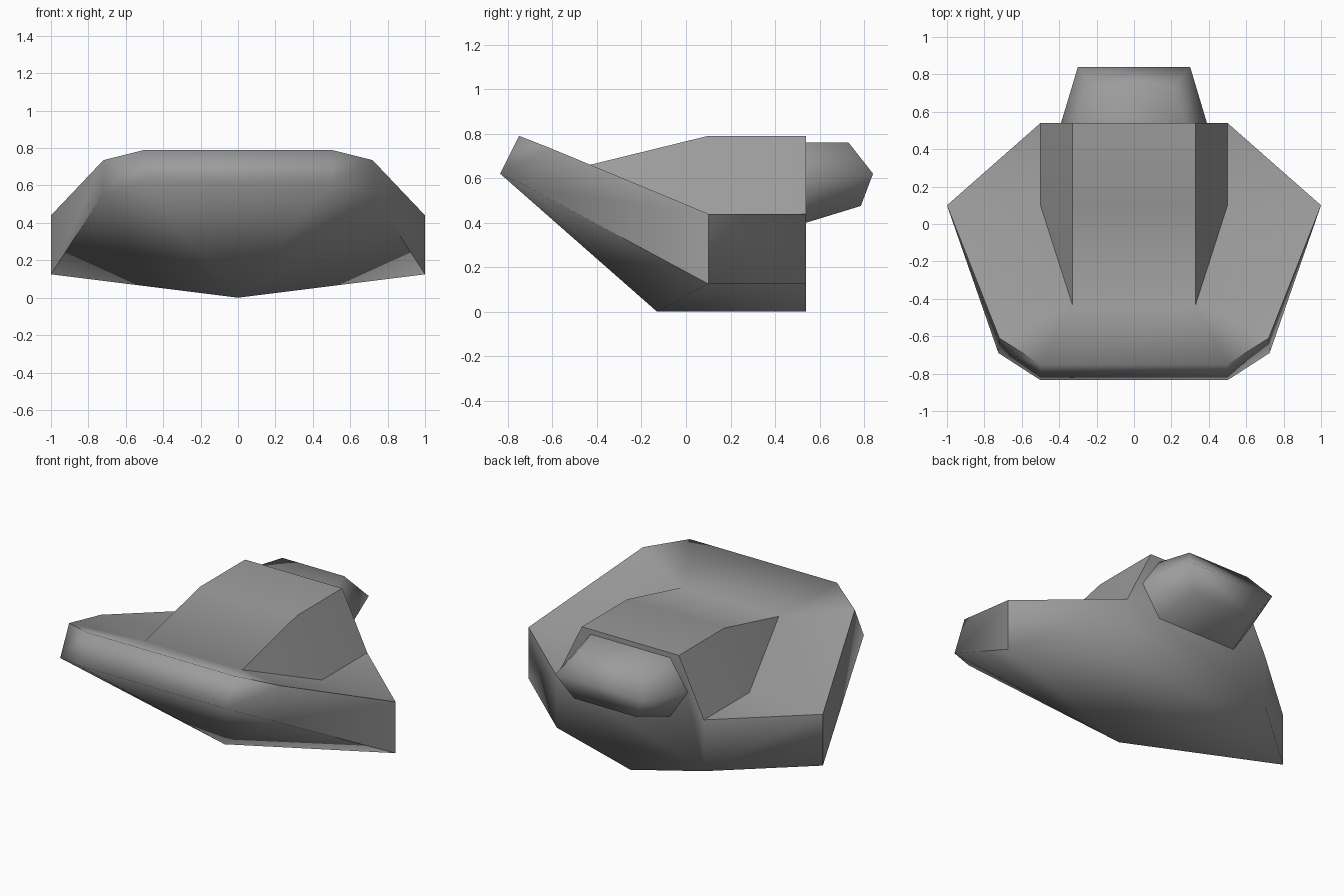
import bpy, bmesh, math
from mathutils import Vector

old = bpy.data.objects.get("Cube")
if old:
    bpy.data.objects.remove(old, do_unlink=True)

# Single flat grey for every part
grey = bpy.data.materials.new("plain grey")
grey.use_nodes = True
colour = (0.33, 0.33, 0.33, 1)
grey.diffuse_color = colour
grey.node_tree.nodes["Principled BSDF"].inputs["Base Color"].default_value = colour


def symmetric_part(name, points, side_faces, centre_faces, is_sharp):
    """Left half points by name; a '-' prefix means the mirrored point."""
    bm = bmesh.new()
    verts = {}
    for key, (x, y, z) in points.items():
        verts[key] = bm.verts.new((x, y, z))
        verts["-" + key] = bm.verts.new((-x, y, z)) if x else verts[key]
    for face in side_faces:
        keys = face.split()
        bm.faces.new([verts[k] for k in keys])
        bm.faces.new([verts["-" + k] for k in reversed(keys)])
    for face in centre_faces:
        keys = face.split()
        bm.faces.new([verts[k] for k in keys])
    bmesh.ops.recalc_face_normals(bm, faces=bm.faces)
    for face in bm.faces:
        face.smooth = True
    for edge in bm.edges:
        edge.smooth = not is_sharp(edge)
    mesh = bpy.data.meshes.new(name)
    bm.to_mesh(mesh)
    bm.free()
    mesh.materials.append(grey)
    obj = bpy.data.objects.new(name, mesh)
    bpy.context.collection.objects.link(obj)
    return obj


# Hull: sloped deck, chamfered nose, shallow V bottom and raised cabin hump
hull_points = {
    "nose_top": (0.5, -0.75, 0.79), "nose_low": (0.5, -0.835, 0.62),
    "cheek_top": (0.72, -0.61, 0.735), "cheek_low": (0.725, -0.69, 0.55),
    "wing_top": (1, 0.1, 0.44), "wing_low": (1, 0.1, 0.125),
    "tail_top": (0.5, 0.54, 0.44), "tail_low": (0.5, 0.54, 0.125),
    "keel_front": (0, -0.13, 0), "keel_back": (0, 0.54, 0),
    "hump_front": (0.33, -0.43, 0.66), "hump_mid": (0.33, 0.1, 0.79),
    "hump_back": (0.33, 0.54, 0.79), "hump_foot": (0.5, 0.1, 0.44),
}
hull_sides = [
    "nose_low cheek_low cheek_top nose_top",
    "cheek_low wing_low wing_top cheek_top",
    "wing_low tail_low tail_top wing_top",
    "keel_front wing_low cheek_low",
    "keel_front cheek_low nose_low",
    "keel_front keel_back tail_low wing_low",
    "nose_top cheek_top hump_front",
    "cheek_top wing_top hump_foot hump_front",
    "wing_top tail_top hump_foot",
    "hump_front hump_foot hump_mid",
    "hump_mid hump_foot tail_top hump_back",
]
hull_centre = [
    "-nose_low nose_low nose_top -nose_top",
    "keel_front nose_low -nose_low",
    "-nose_top nose_top hump_front -hump_front",
    "-hump_front hump_front hump_mid -hump_mid",
    "-hump_mid hump_mid hump_back -hump_back",
    "keel_back tail_low tail_top hump_back -hump_back -tail_top -tail_low",
]


def hull_sharp(edge):
    a, b = (f.normal for f in edge.link_faces)
    flank = [abs(n.x) > 0.85 for n in (a, b)]
    high = min(v.co.z for v in edge.verts) > 0.4
    if flank[0] != flank[1]:
        return a.angle(b) > math.radians(60)
    return high and a.angle(b) > math.radians(86)


symmetric_part("hull", hull_points, hull_sides, hull_centre, hull_sharp)

# Rear block: tapering six-sided pod behind the cabin
pod_points = {
    "top_in": (0.27, 0.54, 0.76), "mid_in": (0.39, 0.54, 0.58),
    "low_in": (0.27, 0.54, 0.4), "top_out": (0.21, 0.73, 0.76),
    "mid_out": (0.3, 0.84, 0.62), "low_out": (0.21, 0.785, 0.475),
}
pod_sides = ["top_in mid_in mid_out top_out", "mid_in low_in low_out mid_out"]
pod_centre = [
    "top_in top_out -top_out -top_in",
    "top_out mid_out -mid_out -top_out",
    "mid_out low_out -low_out -mid_out",
    "low_out low_in -low_in -low_out",
    "top_in mid_in low_in -low_in -mid_in -top_in",
]


def pod_sharp(edge):
    a, b = (f.normal for f in edge.link_faces)
    return a.angle(b) > math.radians(75)


symmetric_part("rear_pod", pod_points, pod_sides, pod_centre, pod_sharp)
